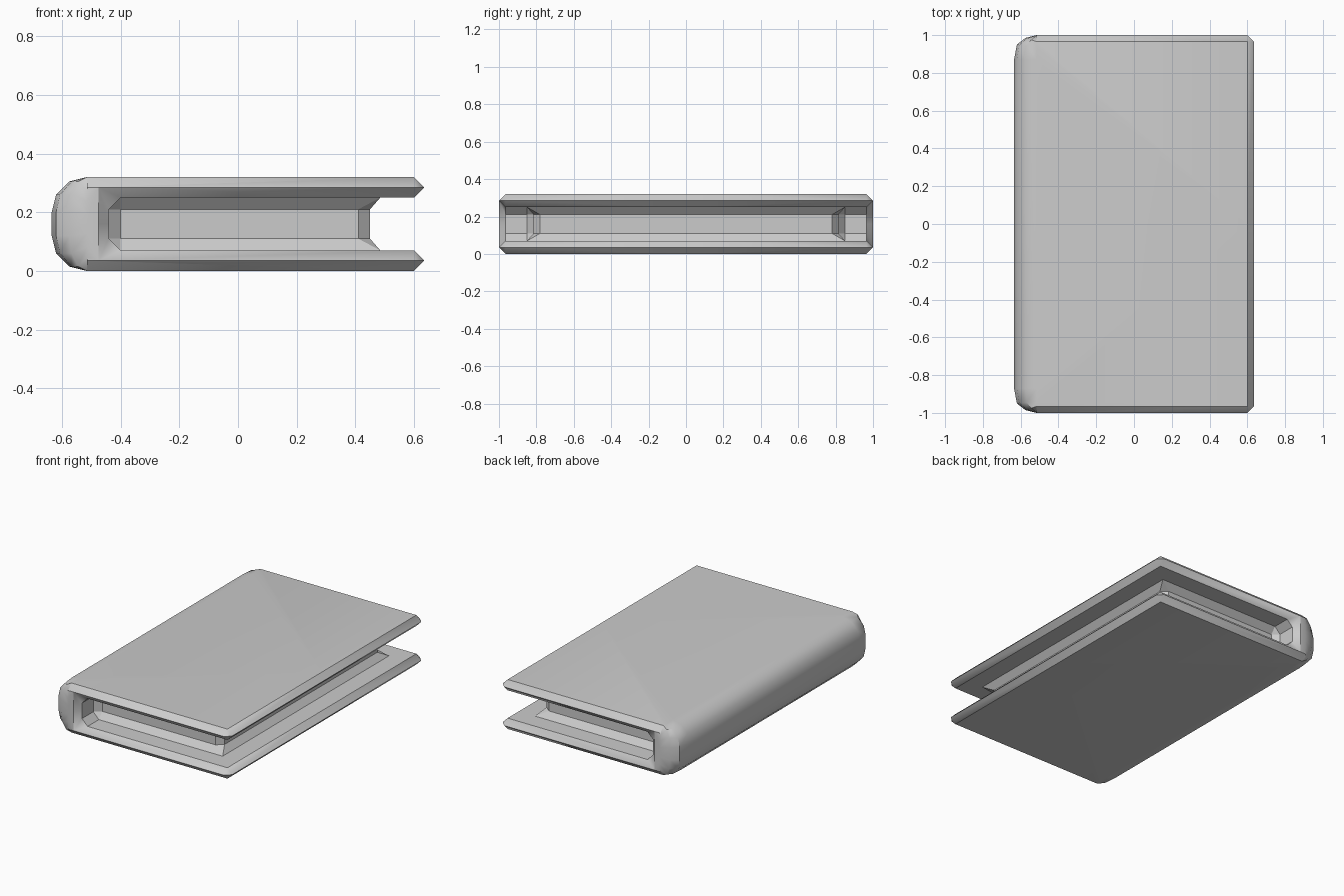
import bpy, bmesh, math

if "Cube" in bpy.data.objects:
    bpy.data.objects.remove(bpy.data.objects["Cube"])

MID = 0.16                      # half the thickness of the book
OUT, EDGE, INN, PG = 0.16, 0.125, 0.09, 0.05   # half heights: cover top, cover edge, cover inside, page block


def build(name, quarter, smooth):
    """Mirror a quarter (y > 0, z > 0) over y and z, weld it and make an object."""
    bm = bmesh.new()
    for sy in (1, -1):
        for sz in (1, -1):
            for face in quarter:
                bm.faces.new([bm.verts.new((x, y * sy, z * sz)) for x, y, z in face])
    bmesh.ops.remove_doubles(bm, verts=bm.verts[:], dist=0.0005)
    bmesh.ops.recalc_face_normals(bm, faces=bm.faces[:])
    # the face furthest to the right must look to the right
    probe = max(bm.faces, key=lambda f: f.calc_center_median().x)
    if probe.normal.x < 0:
        bmesh.ops.reverse_faces(bm, faces=bm.faces[:])
    mesh = bpy.data.meshes.new(name)
    bm.to_mesh(mesh)
    bm.free()
    ob = bpy.data.objects.new(name, mesh)
    ob.location.z = MID
    bpy.context.collection.objects.link(ob)
    if smooth:
        bpy.ops.object.select_all(action='DESELECT')
        ob.select_set(True)
        bpy.context.view_layer.objects.active = ob
        bpy.ops.object.shade_smooth_by_angle(angle=math.radians(38))
    return ob


# rounded spine: columns run round the back, rows run out to the rounded end
cols = [(0, 0.16), (0.5, 0.145), (0.875, 0.1), (1, 0.04), (1, 0)]        # bulge, half height
rows = [(1, 0, 0, 1), (1, 0.87, 0.87, 1), (0.875, 0.94, 0.95, 1),
        (0.5, 0.965, 0.985, 1), (0, 1, 1, EDGE / OUT)]                   # bulge, y at cover, y at back, height scale
grid = [[(-0.515 - 0.12 * f * e, ya + (yb - ya) * f, h * s) for f, h in cols]
        for e, ya, yb, s in rows]
cover = [[grid[i][j], grid[i + 1][j], grid[i + 1][j + 1], grid[i][j + 1]]
         for i in range(4) for j in range(4)]

# cover board: flat outside, pointed rim, flat inside around the pages
side_tip, front_tip, back_tip = (0.6, 1, EDGE), (0.635, 0.965, EDGE), (-0.475, 1, EDGE)
cover.append([grid[i][0] for i in range(4)] + [(0.6, 0.965, OUT), (0.6, 0, OUT)])
cover.append([grid[3][0], (0.6, 0.965, OUT), side_tip, back_tip, grid[4][0]])
for z in (OUT, INN):
    cover.append([(0.6, 0, z), (0.6, 0.965, z), front_tip, (0.635, 0, EDGE)])
    cover.append([(0.6, 0.965, z), side_tip, front_tip])
in_back, in_page = (-0.40, 0.965, INN), (-0.40, 0.85, INN)
cover.append([(0.6, 0.965, INN), in_back, back_tip, side_tip])
cover.append([in_back, (0.6, 0.965, INN), (0.485, 0.85, INN), in_page])
cover.append([(0.6, 0.965, INN), (0.6, 0, INN), (0.485, 0, INN), (0.485, 0.85, INN)])

# end and inside of the spine
sp_out, sp_page = (-0.44, 0.965, PG), (-0.44, 0.85, PG)
cover.append(grid[4] + [(-0.475, 1, 0), back_tip])
cover.append([back_tip, (-0.475, 1, 0), (-0.44, 0.965, 0), sp_out])
cover.append([back_tip, sp_out, in_back])
cover.append([sp_out, in_back, in_page, sp_page])
cover.append([sp_out, (-0.44, 0.965, 0), (-0.44, 0.85, 0), sp_page])
build("cover", cover, True)

# page block: bevelled corners, flared where it meets the cover
p_back, p_side, p_front = (-0.40, 0.815, PG), (0.41, 0.815, PG), (0.45, 0.78, PG)
p_mid, p_corner = (0.45, 0, PG), (0.485, 0.85, INN)


def wall(a, b):
    """Upright face between two points, down to the middle plane."""
    return [a, b, (b[0], b[1], 0), (a[0], a[1], 0)]


pages = [wall(sp_page, p_back), wall(p_back, p_side), wall(p_side, p_front), wall(p_front, p_mid),
         [sp_page, p_back, in_page],
         [p_back, p_side, p_corner, in_page],
         [p_side, p_front, p_corner],
         [p_front, p_mid, (0.485, 0, INN), p_corner]]
build("pages", pages, False)
